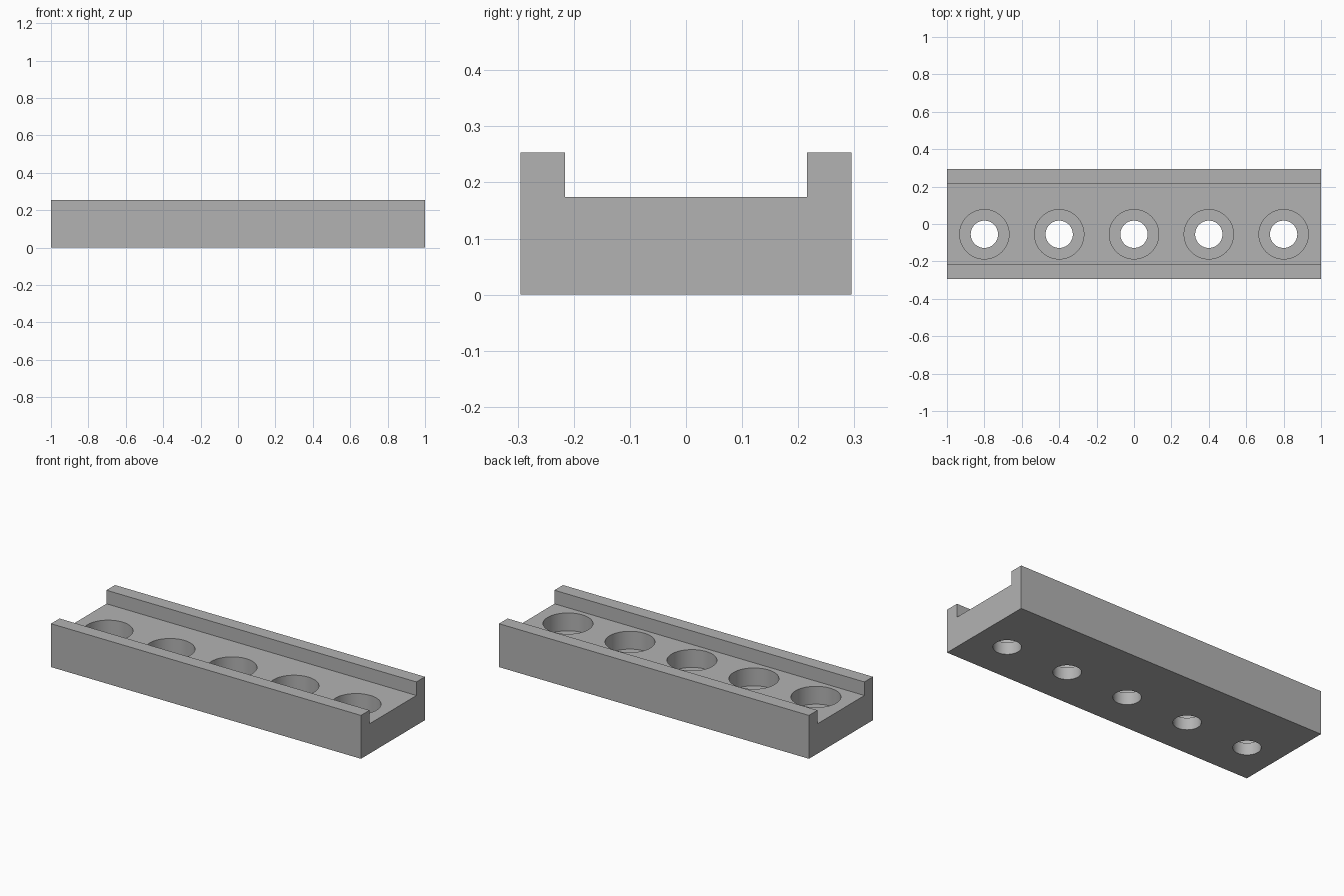
import bpy
import bmesh
import math

if "Cube" in bpy.data.objects:
    bpy.data.objects.remove(bpy.data.objects["Cube"], do_unlink=True)

HALF_LENGTH, HALF_WIDTH = 1.0, 0.295
HEIGHT, FLOOR, LIP = 0.253, 0.174, 0.079
HOLE_Y, SPACING = -0.055, 0.4
HOLE_R, BORE_R, BORE_FLOOR = 0.073, 0.132, 0.07

grey = bpy.data.materials.new("plain grey")
grey.use_nodes = True
colour = (0.45, 0.45, 0.45, 1)
grey.diffuse_color = colour
grey.node_tree.nodes["Principled BSDF"].inputs["Base Color"].default_value = colour


def add_object(name, bm):
    bmesh.ops.recalc_face_normals(bm, faces=bm.faces)
    mesh = bpy.data.meshes.new(name)
    bm.to_mesh(mesh)
    bm.free()
    mesh.materials.append(grey)
    obj = bpy.data.objects.new(name, mesh)
    bpy.context.collection.objects.link(obj)
    return obj


# Channel rail: U-shaped profile swept along x
inner = HALF_WIDTH - LIP
half = [(HALF_WIDTH, 0), (HALF_WIDTH, HEIGHT), (inner, HEIGHT), (inner, FLOOR)]
profile = half + [(-y, z) for y, z in reversed(half)]
bm = bmesh.new()
face = bm.faces.new([bm.verts.new((-HALF_LENGTH, y, z)) for y, z in profile])
swept = bmesh.ops.extrude_face_region(bm, geom=[face])["geom"]
bmesh.ops.translate(bm, vec=(2 * HALF_LENGTH, 0, 0),
                    verts=[v for v in swept if isinstance(v, bmesh.types.BMVert)])
rail = add_object("channel_rail", bm)


# Stepped cutter for each counterbored screw hole
def hole_cutter(x, segments=64):
    steps = [(HOLE_R, -0.1), (HOLE_R, BORE_FLOOR), (BORE_R, BORE_FLOOR), (BORE_R, 0.4)]
    bm = bmesh.new()
    rings = []
    for r, z in steps:
        angles = [2 * math.pi * i / segments for i in range(segments)]
        rings.append([bm.verts.new((x + r * math.cos(a), HOLE_Y + r * math.sin(a), z))
                      for a in angles])
    for low, high in zip(rings, rings[1:]):
        for i in range(segments):
            j = (i + 1) % segments
            bm.faces.new((low[i], low[j], high[j], high[i]))
    bm.faces.new(rings[0])
    bm.faces.new(rings[-1])
    cutter = add_object("hole_cutter", bm)
    cutter.hide_render = True
    return cutter


bpy.context.view_layer.objects.active = rail
rail.select_set(True)
for i in range(-2, 3):
    cutter = hole_cutter(i * SPACING)
    cut = rail.modifiers.new("screw hole", "BOOLEAN")
    cut.operation, cut.solver, cut.object = "DIFFERENCE", "EXACT", cutter
    bpy.ops.object.modifier_apply(modifier=cut.name)
    bpy.data.objects.remove(cutter, do_unlink=True)

bpy.ops.object.shade_smooth_by_angle(angle=math.radians(30))
